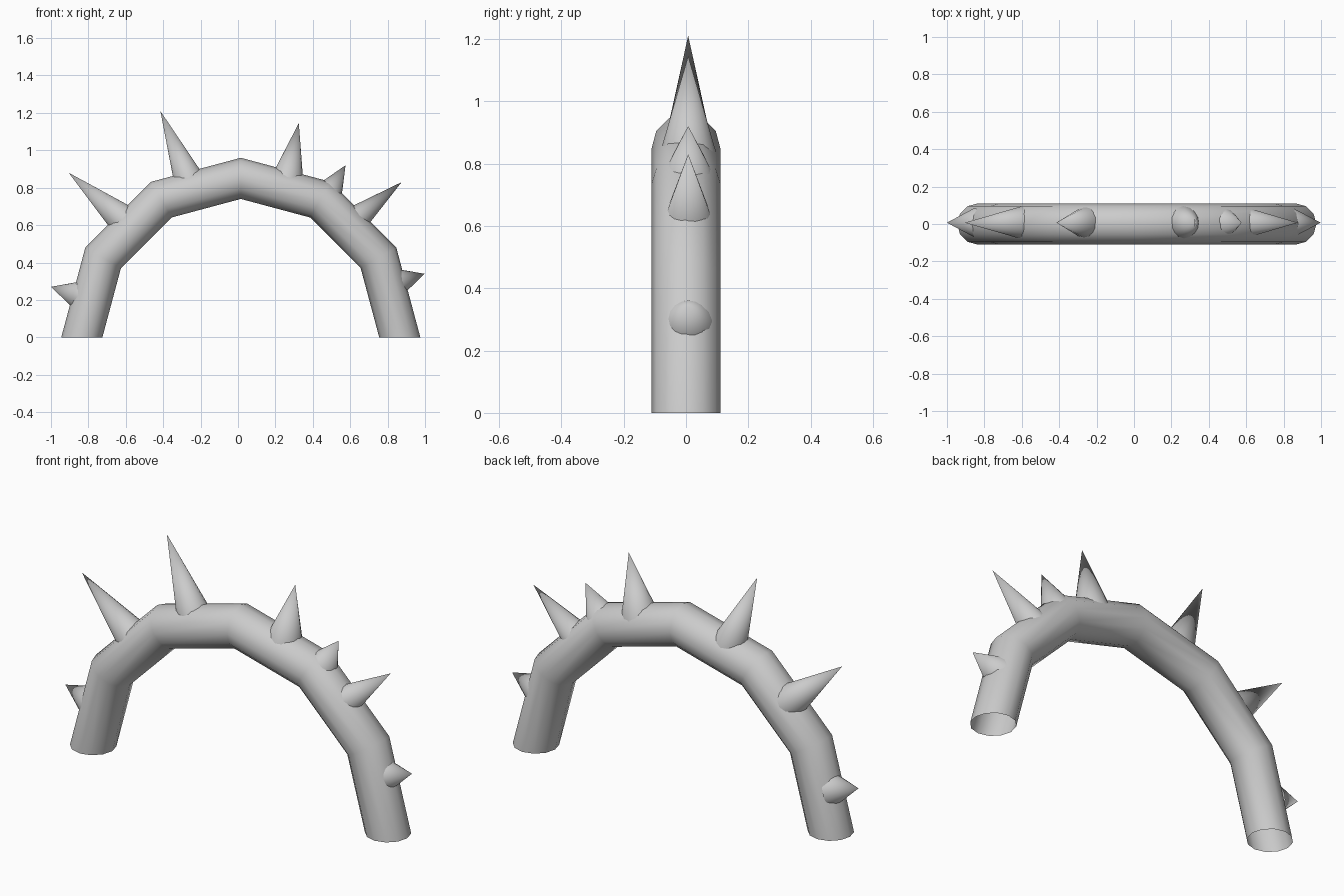
import bpy
import bmesh
from math import cos, sin, pi
from mathutils import Vector

cube = bpy.data.objects.get("Cube")
if cube:
    bpy.data.objects.remove(cube, do_unlink=True)

grey = bpy.data.materials.new("light grey")
grey.use_nodes = True
colour = (0.6, 0.6, 0.6, 1)
grey.diffuse_color = colour
grey.node_tree.nodes["Principled BSDF"].inputs["Base Color"].default_value = colour


def add_object(name, bm):
    bmesh.ops.recalc_face_normals(bm, faces=bm.faces)
    for face in bm.faces:
        face.smooth = True
    mesh = bpy.data.meshes.new(name)
    bm.to_mesh(mesh)
    bm.free()
    mesh.materials.append(grey)
    obj = bpy.data.objects.new(name, mesh)
    bpy.context.collection.objects.link(obj)
    return obj


# Arch: open half ring swept from a twelve-sided circle
def build_arch(centre_x=0.015, major=0.85, minor=0.11, steps=6, sides=12):
    bm = bmesh.new()
    rings = []
    for i in range(steps + 1):
        a = pi * i / steps
        ring = []
        for j in range(sides):
            b = 2 * pi * j / sides
            r = major + minor * sin(b)
            ring.append(bm.verts.new((centre_x + r * cos(a), minor * cos(b), r * sin(a))))
        rings.append(ring)
    for lower, upper in zip(rings, rings[1:]):
        for j in range(sides):
            k = (j + 1) % sides
            bm.faces.new((lower[j], lower[k], upper[k], upper[j]))
    add_object("arch_tube", bm)


# Spike: open cone whose wide end is sunk into the arch
def build_spike(name, tip, base, radius, sides=16):
    tip = Vector((tip[0], 0.007, tip[1]))
    base = Vector((base[0], 0.007, base[1]))
    axis = tip - base
    bm = bmesh.new()
    bmesh.ops.create_cone(bm, cap_ends=False, segments=sides,
                          radius1=radius, radius2=0, depth=axis.length)
    bmesh.ops.remove_doubles(bm, verts=bm.verts, dist=0.0001)
    obj = add_object(name, bm)
    obj.rotation_euler = axis.to_track_quat('Z', 'Y').to_euler()
    obj.location = (tip + base) / 2


build_arch()
spikes = [
    ("right_low_spike", (-1.0, 0.27), (-0.85, 0.225), 0.08),
    ("right_long_spike", (-0.905, 0.88), (-0.593, 0.61), 0.09),
    ("right_top_spike", (-0.415, 1.21), (-0.253, 0.817), 0.087),
    ("left_top_spike", (0.325, 1.145), (0.262, 0.835), 0.09),
    ("left_short_spike", (0.575, 0.92), (0.476, 0.757), 0.085),
    ("left_long_spike", (0.875, 0.83), (0.572, 0.585), 0.09),
    ("left_low_spike", (0.998, 0.34), (0.847, 0.293), 0.08),
]
for spike in spikes:
    build_spike(*spike)
